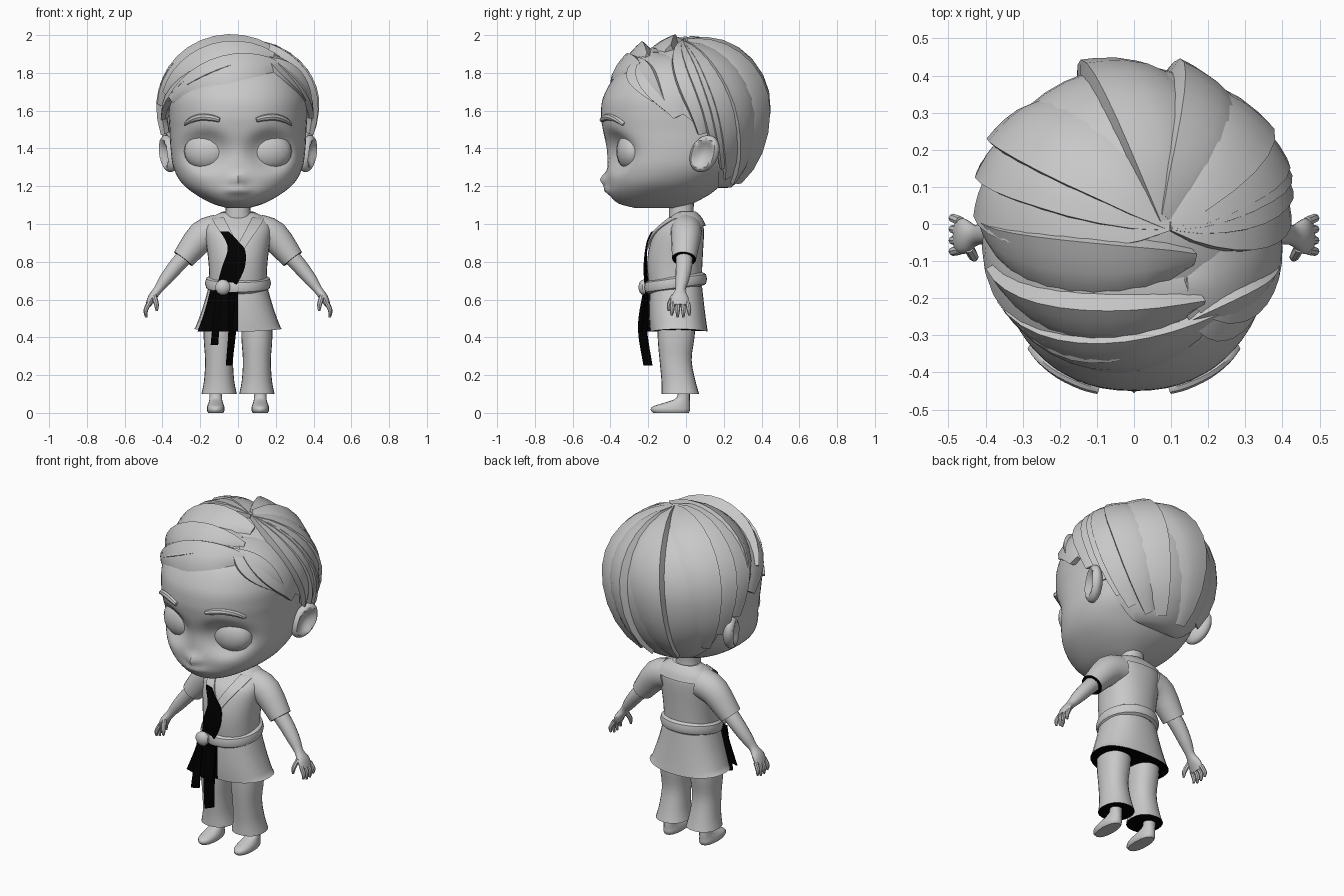
import bpy, bmesh, math
from mathutils import Vector, Matrix
from mathutils.bvhtree import BVHTree

if "Cube" in bpy.data.objects:
    bpy.data.objects.remove(bpy.data.objects["Cube"], do_unlink=True)


def material(name, value):
    m = bpy.data.materials.new(name)
    m.use_nodes = True
    m.diffuse_color = (value, value, value, 1)
    m.node_tree.nodes["Principled BSDF"].inputs["Base Color"].default_value = (value, value, value, 1)
    return m


MATS = [material("pale_grey", 0.58), material("black", 0.0)]
PARTS = []


def finish(name, bm, rule=None):
    """Turn a bmesh into a named part; rule picks the colour from a face centre."""
    bmesh.ops.recalc_face_normals(bm, faces=bm.faces)
    if rule:
        for f in bm.faces:
            f.material_index = int(rule(f.calc_center_median()))
    me = bpy.data.meshes.new(name)
    bm.to_mesh(me)
    bm.free()
    for m in MATS:
        me.materials.append(m)
    ob = bpy.data.objects.new(name, me)
    bpy.context.collection.objects.link(ob)
    PARTS.append(ob)
    return ob


def skin(name, rings, rule=None, shape=None):
    """Join closed rings of points into a capped skin."""
    bm = bmesh.new()
    rows = [[bm.verts.new(p) for p in r] for r in rings]
    n = len(rows[0])
    for a, b in zip(rows, rows[1:]):
        for i in range(n):
            bm.faces.new((a[i], a[(i + 1) % n], b[(i + 1) % n], b[i]))
    bm.faces.new(rows[0])
    bm.faces.new(rows[-1])
    if shape:
        for v in bm.verts:
            shape(v.co)
    return finish(name, bm, rule)


def spline(rows, steps):
    """Catmull-Rom interpolation of number rows."""
    out = []
    for i in range(len(rows) - 1):
        q = [rows[max(i - 1, 0)], rows[i], rows[i + 1], rows[min(i + 2, len(rows) - 1)]]
        for k in range(steps):
            t = k / steps
            out.append([b + t / 2 * (c - a + t * (2 * a - 5 * b + 4 * c - d + t * (3 * (b - c) + d - a)))
                        for a, b, c, d in zip(*q)])
    return out + [list(rows[-1])]


def signed_pow(v, e):
    return math.copysign(abs(v) ** e, v)


def loft(name, rows, n=24, steps=3, cx=0, e=0.9, **kw):
    """Upright loft; rows hold height, front y, back y, half width."""
    rings = []
    for z, yf, yb, w in spline(rows, steps):
        ang = [2 * math.pi * i / n for i in range(n)]
        rings.append([(cx + w * signed_pow(math.cos(a), e),
                       (yf + yb) / 2 + (yb - yf) / 2 * signed_pow(math.sin(a), e), z) for a in ang])
    return skin(name, rings, **kw)


def tube(name, rows, n=12, steps=3, **kw):
    """Tube along x, y, z with a radius along y and one across."""
    rows = spline(rows, steps)
    pts = [Vector(r[:3]) for r in rows]
    rings = []
    for i, p in enumerate(pts):
        t = (pts[min(i + 1, len(pts) - 1)] - pts[max(i - 1, 0)]).normalized()
        u = Vector((0, 1, 0))
        u = (u - t * u.dot(t)).normalized()
        v = t.cross(u)
        rings.append([p + u * rows[i][3] * math.cos(a) + v * rows[i][4] * math.sin(a)
                      for a in (2 * math.pi * k / n for k in range(n))])
    return skin(name, rings, **kw)


def ball(name, centre, radii, turn=0, segments=16, shape=None):
    bm = bmesh.new()
    bmesh.ops.create_uvsphere(bm, u_segments=segments, v_segments=segments // 2 + 2, radius=1)
    if shape:
        for v in bm.verts:
            shape(v.co)
    bm.transform(Matrix.Translation(centre) @ Matrix.Rotation(turn, 4, 'Z') @ Matrix.Diagonal((*radii, 1)))
    return finish(name, bm)


def caster(ob):
    me = ob.data
    tree = BVHTree.FromPolygons([v.co for v in me.vertices], [p.vertices for p in me.polygons])

    def front_y(x, z):
        hit = tree.ray_cast(Vector((x, -2, z)), Vector((0, 1, 0)))[0]
        return hit.y if hit else 0
    return front_y


def strip(name, rows, surface=None, dark=False):
    """Thin cloth strip; rows hold left x, right x, height and, if free, both y."""
    rings = []
    for r in spline(rows, 4):
        xl, xr, z = r[:3]
        yl, yr = (surface(xl, z) - .014, surface(xr, z) - .014) if surface else r[3:]
        rings.append([(xl, yl, z), (xr, yr, z), (xr, yr + .008, z), (xl, yl + .008, z)])
    return skin(name, rings, rule=lambda c: dark)


# Head with eye sockets, nose and lips
def face_shape(co):
    if co.y > -.1:
        return
    d = ((abs(co.x) - .172) / .115) ** 2 + ((co.z - 1.385) / .1) ** 2
    co.y += .055 * math.exp(-d * d)
    co.y -= .04 * math.exp(-(co.x / .035) ** 2 - ((co.z - 1.235) / .035) ** 2)
    co.y -= .02 * math.exp(-(co.x / .06) ** 4 - ((co.z - 1.178) / .022) ** 2)


head = loft("head", [(1.085, -.27, -.02, .06), (1.11, -.36, .04, .14), (1.16, -.405, .13, .23),
                     (1.22, -.415, .2, .3), (1.3, -.415, .28, .342), (1.4, -.42, .33, .357),
                     (1.5, -.44, .36, .362), (1.58, -.45, .37, .367), (1.68, -.435, .37, .365),
                     (1.8, -.355, .32, .32), (1.88, -.2, .22, .22), (1.92, -.1, .1, .1)],
            n=64, steps=5, shape=face_shape)
face_y = caster(head)


# Dent the outer face of an ear
def ear_shape(co):
    if co.x > 0:
        co.x -= 1.1 * max(0, 1 - (co.y ** 2 + co.z ** 2) / .6)


for s, side in ((1, "left"), (-1, "right")):
    ball(side + "_eye", (s * .168, -.297, 1.385), (.12, .07, .1), s * .2)
    brow = [(.097, 1.55, .012), (.14, 1.562, .017), (.2, 1.565, .018), (.25, 1.55, .015), (.277, 1.53, .008)]
    tube(side + "_brow", [(s * x, face_y(s * x, z) - .004, z, .016, r) for x, z, r in brow], n=8)
    # Ear flares outward at its top and rear rim
    ear = ball(side + "_ear", (0, 0, 0), (.045, .08, .098), -.35, 28, ear_shape)
    for v in ear.data.vertices:
        v.co = (s * (v.co.x + .37 + .13 * v.co.z), v.co.y + .098 + .2 * v.co.z, v.co.z + 1.372)
    if s < 0:
        ear.data.flip_normals()

# Hair: cap trimmed at the hairline, covered by swept locks
CENTRE = Vector((-.005, .05, 1.6))


def radii(d):
    return (.425, .4 if d.y > 0 else .5, .39 if d.z > 0 else .5)


def on_scalp(d, k):
    return CENTRE + Vector([a * b * k for a, b in zip(d.normalized(), radii(d))])


def scalp_dir(p):
    d = Vector(p) - CENTRE
    return Vector([a / b for a, b in zip(d, radii(d))]).normalized()


bm = bmesh.new()
bmesh.ops.create_uvsphere(bm, u_segments=40, v_segments=24, radius=1)
for v in bm.verts:
    v.co = on_scalp(v.co, .94)
    v.co.z = max(v.co.z, 1.19)
slope = Vector((0, .75, 1))
brink = Vector((0, -.36, 1.84))
for co, no in (((0, .17, 1.4), (0, 1, 0)), (brink, slope)):
    bmesh.ops.bisect_plane(bm, geom=bm.verts[:] + bm.edges[:] + bm.faces[:], plane_co=co, plane_no=no)
gone = [f for f in bm.faces if f.calc_center_median().y < .17
        and (f.calc_center_median() - brink).dot(slope) < 0]
bmesh.ops.delete(bm, geom=gone, context='FACES')
finish("hair_cap", bm)


def lock(name, start, tip, width, lean=1, lift=.11, base=.935):
    """Swept lock with a gentle ramp on one side and a steep edge on the other."""
    a, b = scalp_dir(start), scalp_dir(tip)
    across = a.cross(b).normalized()
    span = a.angle(b)
    ramp = [(-1, 0), (-.5, .4), (0, .65), (.5, .85), (.85, 1), (1, 0)]
    rings = []
    for i in range(12):
        t = i / 11
        d = Matrix.Rotation(span * t, 3, across) @ a
        w = width * (.25 + .75 * math.sin(math.pi * t ** .85))
        rise = lift * (.45 + .55 * math.sin(math.pi * min(1, t * .9 + .1)))
        ring = [on_scalp(d + across * (s * lean * w), base + rise * h) for s, h in ramp]
        ring += [on_scalp(d + across * (s * lean * w), base - .055) for s in (.5, -.5)]
        rings.append(ring)
    skin(name, rings)


crown = (.1, .01, 1.98)
for i, x in enumerate((.04, .11, -.11, .22)):
    lock("back_lock_%d" % i, crown, (x, .29 - abs(x) * .2, 1.205), .31, 1 if i in (0, 2) else -1)
for s, side in ((1, "left"), (-1, "right")):
    tips = [(.31, .23, 1.25), (.38, .18, 1.36), (.41, .09, 1.47), (.4, -.04, 1.57), (.37, -.16, 1.66)]
    for i, (x, y, z) in enumerate(tips):
        root = crown if i < 3 else (.16, -.08 - .04 * i, 1.94)
        lock("%s_lock_%d" % (side, i), root, (s * x, y, z), .27, -s)
lock("fringe", (.24, -.27, 1.85), (-.36, -.22, 1.66), .22, -1, .09, .98)
lock("front_sweep", (.2, -.23, 1.9), (-.4, -.14, 1.69), .22, -1, .17, .945)
lock("top_sweep", (.18, -.11, 1.96), (-.42, 0, 1.63), .22, -1, .14)
lock("parting_lock", (.14, -.28, 1.87), (.37, -.12, 1.64), .19, 1, .11, .95)

# Neck, torso and skirt
loft("neck", [(1.0, -.09, .05, .075), (1.08, -.09, .04, .065), (1.16, -.09, .05, .07)])
torso = loft("tunic", [(.62, -.19, .08, .15), (.75, -.205, .085, .153), (.85, -.2, .09, .162),
                       (.95, -.17, .095, .175), (1.0, -.125, .09, .17), (1.04, -.08, .07, .135),
                       (1.06, -.06, .05, .085)], n=32)
chest_y = caster(torso)


# Lift the hem at the hips
def hem_shape(co):
    if co.z < .44:
        co.z += .25 * co.x ** 2


loft("skirt", [(.43, -.19, .115, .235), (.5, -.195, .105, .207), (.58, -.195, .095, .18), (.67, -.19, .085, .155)],
     n=28, e=.85, shape=hem_shape, rule=lambda c: c.z < .439 or (c.x < 0 and c.y < -.12))
collar = loft("back_collar", [(.99, -.1, .105, .172), (1.025, -.08, .09, .152), (1.05, -.06, .07, .115),
                              (1.066, -.07, .052, .08)], n=32)
bm = bmesh.new()
bm.from_mesh(collar.data)
bmesh.ops.delete(bm, geom=[f for f in bm.faces if f.calc_center_median().y < -.03 or len(f.verts) > 4],
                 context='FACES')
bm.to_mesh(collar.data)
bm.free()
for s, side in ((1, "left"), (-1, "right")):
    rows = [(.075, .14, 1.035), (.055, .12, .995), (.02, .075, .93), (-.015, .035, .87)]
    strip(side + "_lapel", [(s * a, s * b, z) for a, b, z in rows], chest_y)

# Belt, knot and dark hanging cloth
bm = bmesh.new()
belt = [[bm.verts.new(((.153 + .022 * math.cos(b)) * math.cos(a),
                       -.055 + (.145 + .022 * math.cos(b)) * math.sin(a),
                       .687 + .022 * math.sin(a) + .035 * math.sin(b)))
         for b in (math.pi * k / 4 for k in range(8))] for a in (math.pi * k / 16 for k in range(32))]
for i in range(32):
    for k in range(8):
        nxt, m = belt[(i + 1) % 32], (k + 1) % 8
        bm.faces.new((belt[i][k], nxt[k], nxt[m], belt[i][m]))
finish("belt", bm)
ball("belt_knot", (-.08, -.222, .665), (.042, .03, .042), 0, 10)
strip("dark_lapel", [(-.095, -.05, .96), (-.065, 0, .91), (-.055, .038, .86), (-.085, .036, .77),
                     (-.11, -.005, .68)], lambda x, z: chest_y(x, z) - .008, True)
strip("dark_skirt_flap", [(-.125, 0, .65, -.19, -.215), (-.16, 0, .55, -.19, -.23),
                          (-.215, -.005, .43, -.18, -.245)], dark=True)
strip("long_belt_tail", [(-.05, 0, .63, -.23, -.21), (-.05, -.008, .45, -.255, -.215),
                         (-.065, -.032, .25, -.225, -.185)], dark=True)
strip("short_belt_tail", [(-.12, -.085, .63, -.22, -.22), (-.145, -.105, .36, -.24, -.22)], dark=True)

# Arms, hands, legs and feet
for s, side in ((1, "left"), (-1, "right")):
    cuff = Vector((s * .29, -.01, .815))
    tube(side + "_sleeve", [(s * .11, 0, .965, .085, .085), (s * .19, 0, .935, .08, .082),
                            (*cuff, .064, .061)], n=20, rule=lambda c: (c - cuff).length < .01)
    tube(side + "_arm", [(s * .25, -.01, .86, .045, .045), (s * .32, -.01, .785, .044, .042),
                         (s * .385, -.02, .705, .036, .034), (s * .425, -.03, .65, .027, .023),
                         (s * .455, -.033, .61, .047, .022), (s * .475, -.033, .57, .045, .015)], n=16)
    for i in range(4):
        y = -.07 + i * .026
        tip = .505 + .012 * (i in (0, 3))
        tube("%s_finger_%d" % (side, i), [(s * .468, y, .585, .013, .013), (s * .488, y - .004 + .004 * i, .545, .012, .012),
                                          (s * .486, y - .006 + .005 * i, tip, .006, .006)], n=8)
    tube(side + "_thumb", [(s * .445, -.065, .62, .014, .014), (s * .432, -.088, .575, .013, .013),
                           (s * .43, -.092, .54, .006, .006)], n=8)
    loft(side + "_trouser", [(.1, -.13, .07, .094), (.17, -.13, .05, .08), (.28, -.14, .03, .074),
                             (.4, -.15, .045, .082), (.56, -.15, .06, .08)],
         cx=s * .1, rule=lambda c: c.z < .103)
    loft(side + "_foot", [(0, -.175, .015, .04), (.015, -.187, .022, .047), (.035, -.175, .022, .045),
                          (.055, -.11, .022, .038), (.08, -.05, .02, .033), (.13, -.045, .02, .035)],
         n=16, cx=s * .118)

# Smooth shading with crisp edges
bpy.ops.object.select_all(action='DESELECT')
for ob in PARTS:
    ob.select_set(True)
bpy.context.view_layer.objects.active = PARTS[0]
bpy.ops.object.shade_smooth_by_angle(angle=math.radians(40))
